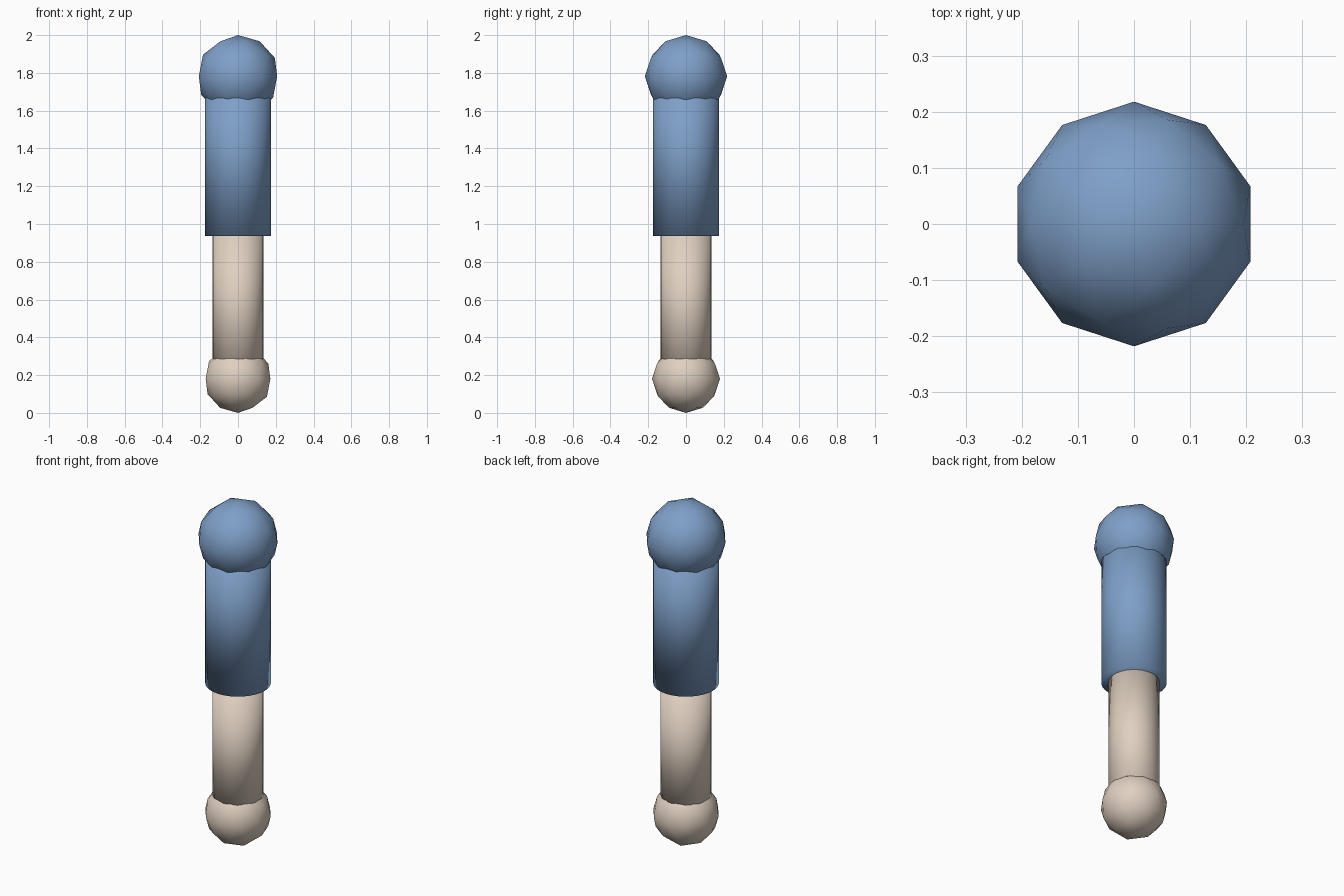
import bpy

cube = bpy.data.objects.get("Cube")
if cube:
    bpy.data.objects.remove(cube, do_unlink=True)


def make_material(name, rgb):
    mat = bpy.data.materials.new(name)
    mat.use_nodes = True
    color = (*rgb, 1.0)
    mat.diffuse_color = color
    mat.node_tree.nodes["Principled BSDF"].inputs["Base Color"].default_value = color
    return mat


def finish(name, mat):
    obj = bpy.context.object
    obj.name = name
    obj.data.materials.append(mat)
    # Shading stays smooth across the rims as well as the sides
    bpy.ops.object.shade_smooth()


def ball(name, radius, z, mat):
    bpy.ops.mesh.primitive_ico_sphere_add(subdivisions=2, radius=radius, location=(0, 0, z))
    finish(name, mat)


def tube(name, radius, bottom, top, mat):
    bpy.ops.mesh.primitive_cylinder_add(
        vertices=32, radius=radius, depth=top - bottom,
        location=(0, 0, (bottom + top) / 2))
    finish(name, mat)


blue = make_material("sleeve blue", (0.21, 0.35, 0.58))
beige = make_material("skin beige", (0.74, 0.63, 0.53))

SHOULDER_R, HAND_R = 0.218, 0.18
SHOULDER_Z, HAND_Z = 2 - SHOULDER_R, HAND_R
ELBOW_Z = 0.937

# Sleeved upper part
ball("shoulder", SHOULDER_R, SHOULDER_Z, blue)
tube("sleeve", 0.174, ELBOW_Z, SHOULDER_Z, blue)

# Bare lower part
tube("forearm", 0.135, HAND_Z, ELBOW_Z + 0.01, beige)
ball("hand", HAND_R, HAND_Z, beige)
